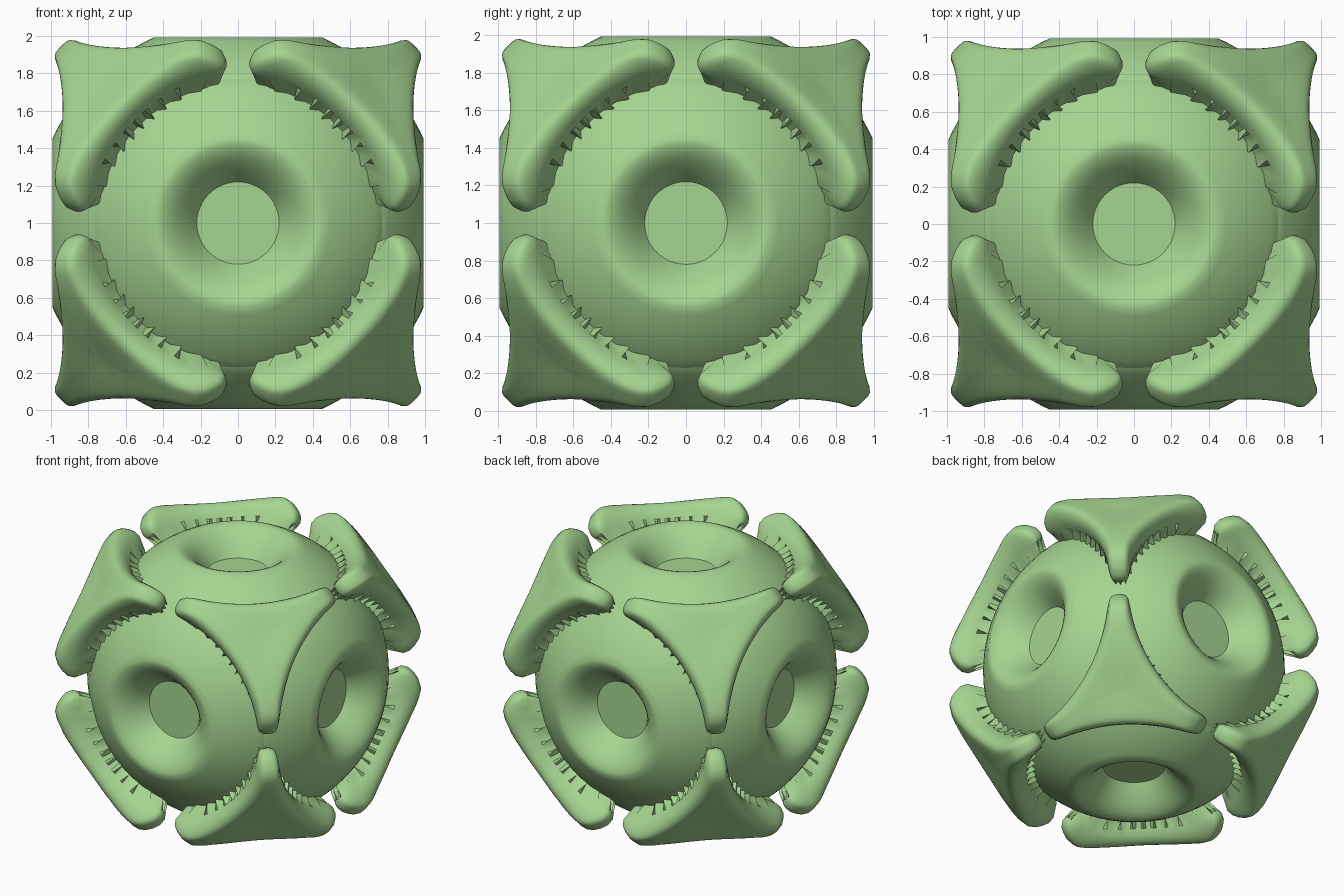
import bpy, bmesh, math
from mathutils import Vector, Matrix

cube = bpy.data.objects.get("Cube")
if cube:
    bpy.data.objects.remove(cube, do_unlink=True)

green = bpy.data.materials.new("soft_green")
green.use_nodes = True
COLOUR = (0.38, 0.66, 0.285, 1)
green.diffuse_color = COLOUR
green.node_tree.nodes["Principled BSDF"].inputs["Base Color"].default_value = COLOUR

CENTRE = Vector((0, 0, 1))
BODY_R = 1.09
FLOOR_R, FLOOR_H = 0.22, 0.8
CREST_R, CREST_H = 0.45, 0.993


def make_object(name, bm, sharp=35):
    bmesh.ops.recalc_face_normals(bm, faces=bm.faces)
    mesh = bpy.data.meshes.new(name)
    bm.to_mesh(mesh)
    bm.free()
    mesh.materials.append(green)
    obj = bpy.data.objects.new(name, mesh)
    obj.location = CENTRE
    bpy.context.collection.objects.link(obj)
    bpy.ops.object.select_all(action='DESELECT')
    obj.select_set(True)
    bpy.context.view_layer.objects.active = obj
    bpy.ops.object.shade_smooth_by_angle(angle=math.radians(sharp))


def skin_rings(bm, centre, rings):
    """Fan from a centre point, then bridge closed rings of equal length."""
    mid = bm.verts.new(centre)
    loops = [[bm.verts.new(p) for p in ring] for ring in rings]
    n = len(loops[0])
    for i in range(n):
        j = (i + 1) % n
        bm.faces.new((mid, loops[0][i], loops[0][j]))
        for a, b in zip(loops, loops[1:]):
            bm.faces.new((a[i], b[i], b[j], a[j]))


# Domes: one per axis direction, each with a round dimple and flat floor
def dome_profile():
    pts = [(FLOOR_R / 2, FLOOR_H), (FLOOR_R, FLOOR_H)]
    for k in range(1, 9):
        t = k / 8
        ease = math.sin(t * math.pi / 2) ** 0.95
        pts.append((FLOOR_R + (CREST_R - FLOOR_R) * t, FLOOR_H + (CREST_H - FLOOR_H) * ease))
    for deg in range(27, 46, 3):
        a = math.radians(deg)
        pts.append((BODY_R * math.sin(a), BODY_R * math.cos(a)))
    for deg, r in ((46, BODY_R - 0.005), (53, 1.02)):
        a = math.radians(deg)
        pts.append((r * math.sin(a), r * math.cos(a)))
    return pts


def add_dome(name, axis):
    turn = Vector((0, 0, 1)).rotation_difference(Vector(axis)).to_matrix()
    n = 48
    rings = [[turn @ Vector((r * math.cos(math.tau * i / n), r * math.sin(math.tau * i / n), h))
              for i in range(n)] for r, h in dome_profile()]
    bm = bmesh.new()
    skin_rings(bm, turn @ Vector((0, 0, FLOOR_H)), rings)
    make_object(name, bm)


for name, axis in (("front", (0, -1, 0)), ("back", (0, 1, 0)), ("left", (1, 0, 0)),
                   ("right", (-1, 0, 0)), ("top", (0, 0, 1)), ("bottom", (0, 0, -1))):
    add_dome(name + "_dome", axis)


# Corner caps: scalloped three-pointed plates with rounded lips
DIAG = Vector((1, 1, 1)).normalized()
SIDE = Vector((1, 1, -2)).normalized()
UP = DIAG.cross(SIDE)


def direction(theta, angle):
    flat = SIDE * math.cos(theta) + UP * math.sin(theta)
    return DIAG * math.cos(angle) + flat * math.sin(angle)


def outside(d, k=55):
    """Smooth maximum of the scallop and tip limits; positive is off the cap."""
    terms = [c - 0.745 for c in d] + [0.045 - c for c in d]
    return math.log(sum(math.exp(k * t) for t in terms)) / k


def edge_angle(theta):
    lo, hi = 0.0, 0.7
    for _ in range(30):
        m = (lo + hi) / 2
        if outside(direction(theta, m)) > 0:
            hi = m
        else:
            lo = m
    return lo


def crown(angle):
    return 1.272 + 0.1 * min(angle / 0.45, 1) ** 1.3


def cap_rings():
    n = 144
    # samples crowd toward the three tips
    thetas = [math.tau * i / n for i in range(n)]
    thetas = [t - 0.22 * math.sin(3 * t) for t in thetas]
    edges = [edge_angle(t) for t in thetas]
    reach = [(e / max(edges)) ** 2 for e in edges]
    # fraction of the edge angle, drop below the crown, extra drop at the tips
    section = [(0.2, 0, 0), (0.4, 0, 0), (0.6, 0, 0), (0.72, 0, 0.005), (0.8, 0.002, 0.015),
               (0.87, 0.01, 0.03), (0.93, 0.025, 0.05), (0.98, 0.055, 0.06),
               (1.0, 0.095, 0.07), (0.98, 0.14, 0.06)]
    rings = [[direction(t, e * s) * (crown(e * s) - drop - tip * k)
              for t, e, k in zip(thetas, edges, reach)] for s, drop, tip in section]
    # ragged foot where the wall meets the domes, undercut at the tips
    foot, root = [], []
    for i, (t, e, k) in enumerate(zip(thetas, edges, reach)):
        tooth = 0.035 if i % 4 == 0 else -0.01
        foot.append(direction(t, e + tooth - 0.07 * k) * (BODY_R + 0.012))
        root.append(direction(t, e * (0.93 - 0.1 * k)) * 1.03)
    return rings + [foot, root]


RINGS = cap_rings()
for sx, side in ((1, "left"), (-1, "right")):
    for sy, depth in ((-1, "front"), (1, "back")):
        for sz, level in ((1, "top"), (-1, "bottom")):
            flip = Matrix.Diagonal((sx, sy, sz))
            bm = bmesh.new()
            skin_rings(bm, flip @ (DIAG * crown(0)), [[flip @ p for p in r] for r in RINGS])
            make_object(f"{level}_{depth}_{side}_cap", bm, 40)
